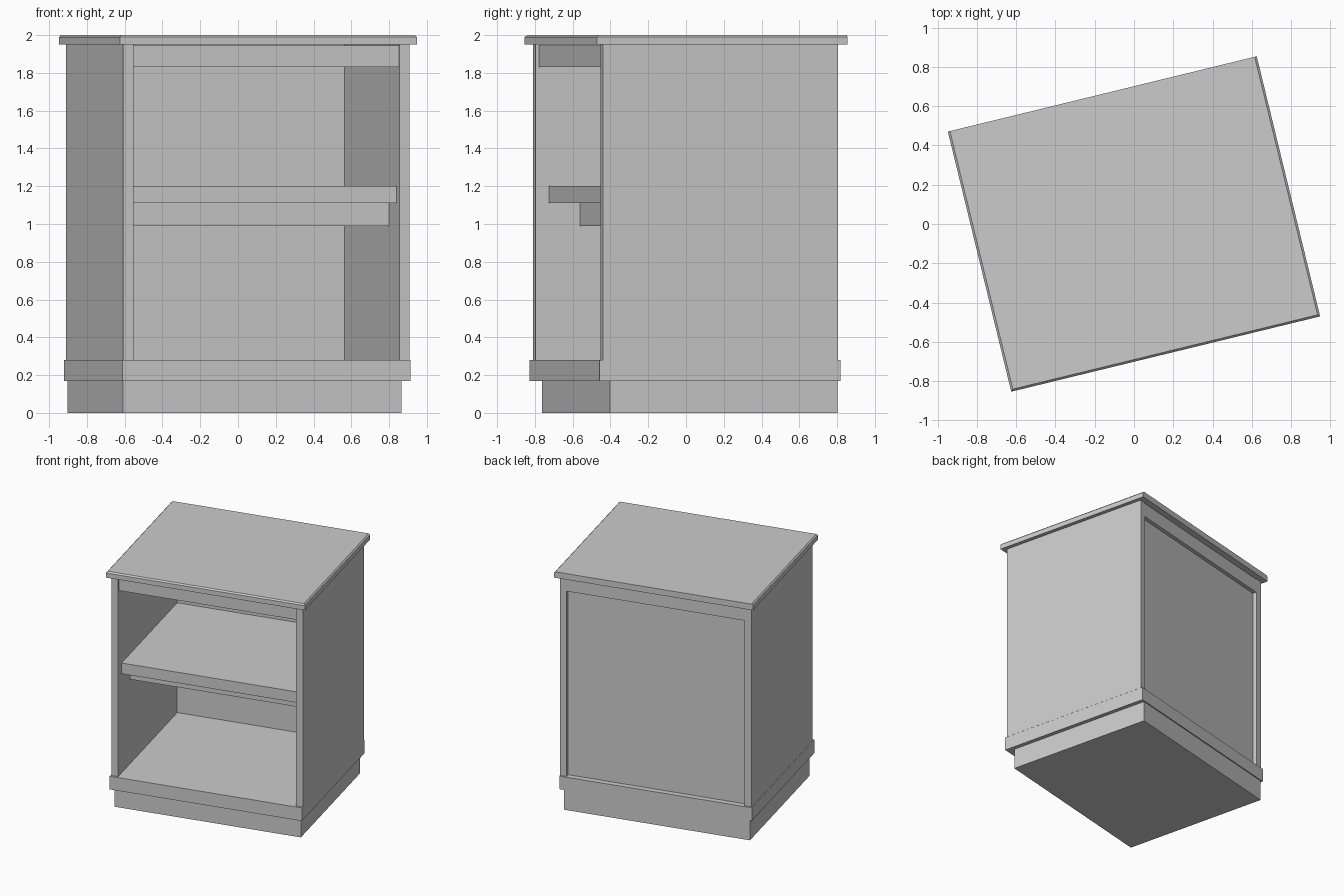
import bpy, bmesh
from math import radians
from mathutils import Matrix

if "Cube" in bpy.data.objects:
    bpy.data.objects.remove(bpy.data.objects["Cube"])

TURN = Matrix.Rotation(radians(13.7), 4, 'Z')


def box(name, x, y, z, chamfer=0):
    """Box from (min, max) ranges; optional chamfer on top front and side edges."""
    bm = bmesh.new()
    bmesh.ops.create_cube(bm, size=1)
    for v in bm.verts:
        v.co = [r[0] if c < 0 else r[1] for c, r in zip(v.co, (x, y, z))]
    if chamfer:
        edges = [e for e in bm.edges
                 if all(v.co.z == max(w.co.z for w in bm.verts) for v in e.verts)
                 and not all(v.co.y > 0 for v in e.verts)]
        bmesh.ops.bevel(bm, geom=edges, offset=chamfer, segments=1,
                        affect='EDGES', profile=0.5)
    bm.transform(TURN)
    mesh = bpy.data.meshes.new(name)
    bm.to_mesh(mesh)
    bm.free()
    obj = bpy.data.objects.new(name, mesh)
    bpy.context.collection.objects.link(obj)
    return obj


INNER = (-0.726, 0.724)

# Foot and floor slab
box("plinth", (-0.772, 0.745), (-0.597, 0.643), (0, 0.17))
box("floor_slab", (-0.79, 0.778), (-0.66, 0.652), (0.17, 0.28))

# Side walls
box("left_side", (-0.782, INNER[0]), (-0.642, 0.638), (0.28, 1.95))
box("right_side", (INNER[1], 0.779), (-0.642, 0.638), (0.28, 1.95))

# Recessed back and rails under the top
box("back_panel", INNER, (0.592, 0.605), (0.28, 1.95))
box("front_rail", INNER, (-0.624, -0.574), (1.83, 1.945))
box("back_rail", INNER, (0.605, 0.636), (1.83, 1.945))

# Shelf with its support rail
box("shelf", INNER, (-0.57, 0.592), (1.11, 1.2))
box("shelf_rail", INNER, (-0.4, -0.35), (0.99, 1.11))

# Overhanging top
box("top_board", (-0.81, 0.81), (-0.682, 0.682), (1.95, 2.0), chamfer=0.011)
